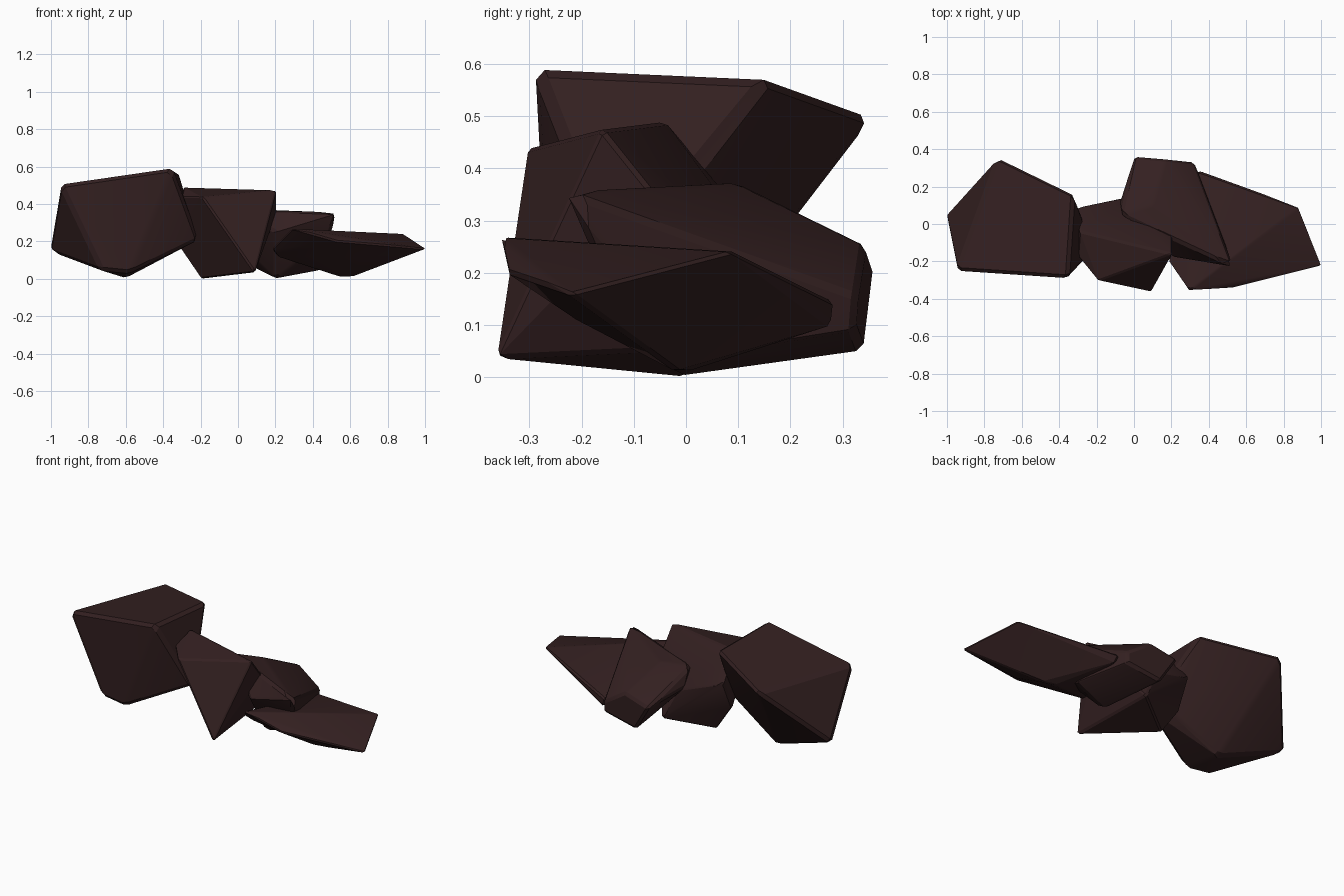
import bpy
import bmesh
import math
from mathutils import Vector

default_cube = bpy.data.objects.get("Cube")
if default_cube:
    bpy.data.objects.remove(default_cube, do_unlink=True)

# Single dark reddish brown stone colour
STONE_COLOUR = (0.034, 0.0145, 0.015, 1.0)
stone = bpy.data.materials.new("dark_brown_stone")
stone.use_nodes = True
stone.diffuse_color = STONE_COLOUR
shader = stone.node_tree.nodes["Principled BSDF"]
shader.inputs["Base Color"].default_value = STONE_COLOUR
shader.inputs["Roughness"].default_value = 0.9


def make_rock(name, corners, chamfer):
    """Wrap a convex rock around its corners and chamfer its sharp edges."""
    bm = bmesh.new()
    for corner in corners:
        bm.verts.new(Vector(corner))
    hull = bmesh.ops.convex_hull(bm, input=bm.verts[:], use_existing_faces=False)
    unused = {v for v in hull["geom_interior"] + hull["geom_unused"]
              if isinstance(v, bmesh.types.BMVert)}
    bmesh.ops.delete(bm, geom=list(unused), context="VERTS")
    bmesh.ops.dissolve_limit(bm, angle_limit=math.radians(4),
                             verts=bm.verts[:], edges=bm.edges[:])
    bmesh.ops.recalc_face_normals(bm, faces=bm.faces[:])

    mesh = bpy.data.meshes.new(name)
    bm.to_mesh(mesh)
    bm.free()
    mesh.materials.append(stone)
    rock = bpy.data.objects.new(name, mesh)
    bpy.context.collection.objects.link(rock)

    bevel = rock.modifiers.new("worn_edges", "BEVEL")
    bevel.width = chamfer
    bevel.segments = 1
    bevel.limit_method = "ANGLE"
    bevel.angle_limit = math.radians(25)

    bpy.ops.object.select_all(action="DESELECT")
    rock.select_set(True)
    bpy.context.view_layer.objects.active = rock
    bpy.ops.object.modifier_apply(modifier=bevel.name)
    bpy.ops.object.shade_smooth_by_angle(angle=math.radians(20))
    return rock


# Tall boulder with a sloping four-cornered top and a narrow foot
make_rock("large_boulder", [
    (-.95, -.25, .505), (-.35, -.29, .592), (-.32, .16, .572), (-.73, .36, .5),
    (-1.01, .05, .15), (-.21, -.14, .21), (-.27, -.06, .2),
    (-.6, -.02, .005), (-.58, -.26, .03), (-.73, -.25, .045),
], 0.018)

# Wedge leaning against the boulder
make_rock("middle_wedge", [
    (.205, -.16, .475), (.205, -.06, .35), (-.29, -.04, .49), (-.19, -.305, .437),
    (.09, -.365, .035), (-.2, -.01, 0), (-.04, .14, .25), (.05, .16, .06),
    (-.31, .085, .34), (-.3, -.17, .44), (-.31, 0, .16),
], 0.008)

# Ridged stone lying behind the wedge
make_rock("rear_stone", [
    (.53, -.23, .355), (-.07, .05, .37), (.1, .1, .372), (.17, .345, .253),
    (.32, .33, .155), (0, .36, .21), (.1, .34, .05), (.32, .325, .09),
    (.2, -.02, 0), (-.08, .11, .27), (.49, -.18, .24), (.2, -.175, .255),
    (.44, .04, .045),
], 0.013)

# Thin tilted slab pointing outward
make_rock("flat_slab", [
    (.29, -.36, .27), (.53, -.345, .2), (1.01, -.225, .16), (.885, .09, .242),
    (.34, .285, .145), (.36, .28, .1), (.18, -.2, .16), (.21, -.16, .12),
    (.65, -.21, .11), (.55, 0, .01), (.62, -.02, .01),
], 0.009)
